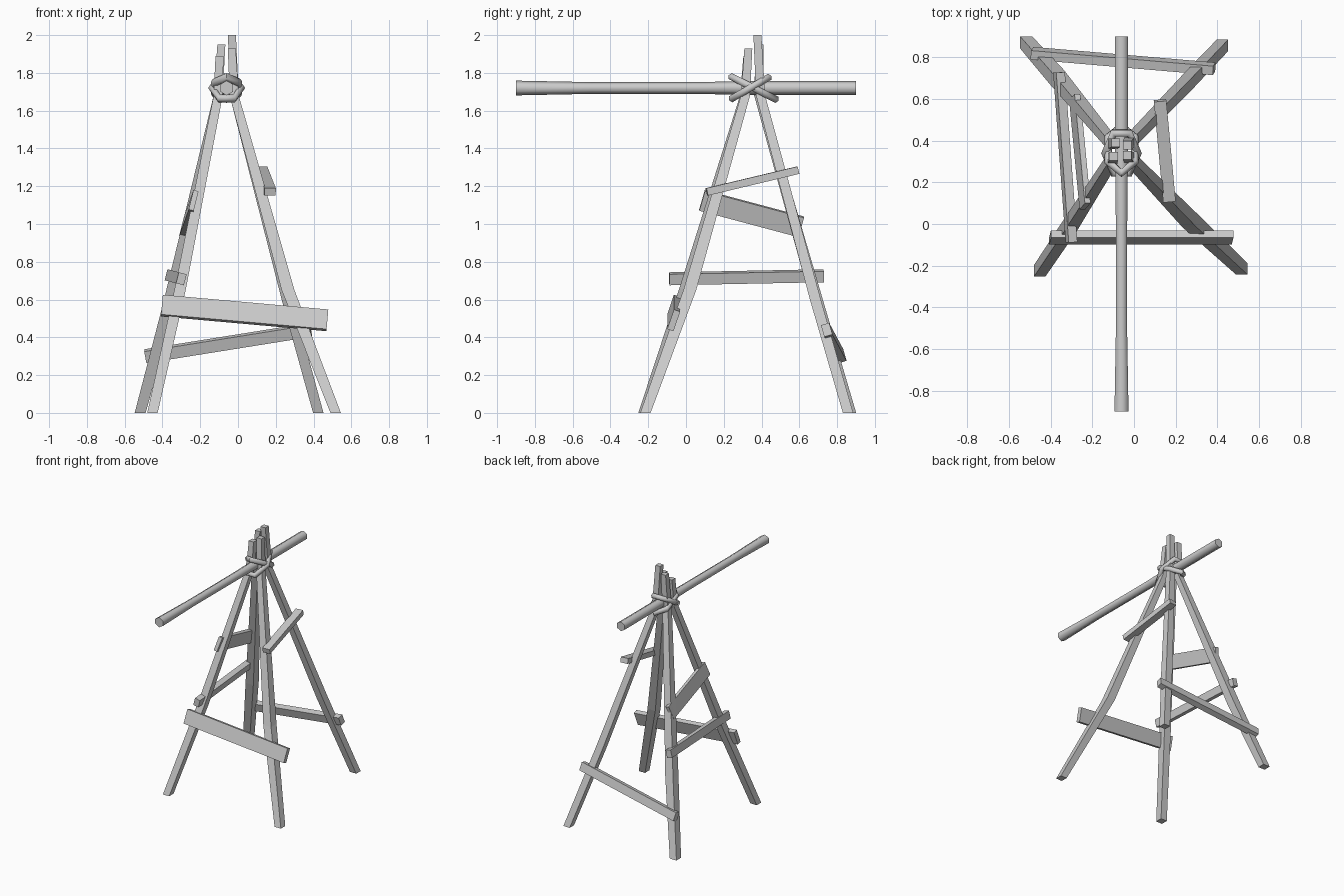
import bpy, bmesh, math
from mathutils import Vector, Matrix

cube = bpy.data.objects.get("Cube")
if cube:
    bpy.data.objects.remove(cube)

grey = bpy.data.materials.new("plain_grey")
grey.use_nodes = True
grey.diffuse_color = (0.6, 0.6, 0.6, 1)
grey.node_tree.nodes["Principled BSDF"].inputs["Base Color"].default_value = (0.6, 0.6, 0.6, 1)


def loft(name, rings, smooth=None):
    """Skin a list of equal-length point rings and close both ends."""
    bm = bmesh.new()
    loops = [[bm.verts.new(p) for p in ring] for ring in rings]
    n = len(loops[0])
    for a, b in zip(loops, loops[1:]):
        for i in range(n):
            j = (i + 1) % n
            bm.faces.new((a[i], a[j], b[j], b[i]))
    bm.faces.new(loops[0])
    bm.faces.new(loops[-1])
    bmesh.ops.recalc_face_normals(bm, faces=bm.faces)
    mesh = bpy.data.meshes.new(name)
    bm.to_mesh(mesh)
    bm.free()
    return finish(name, mesh, smooth)


def finish(name, mesh, smooth=None):
    mesh.materials.append(grey)
    obj = bpy.data.objects.new(name, mesh)
    bpy.context.collection.objects.link(obj)
    if smooth:
        bpy.ops.object.select_all(action="DESELECT")
        obj.select_set(True)
        bpy.context.view_layer.objects.active = obj
        bpy.ops.object.shade_smooth_by_angle(angle=math.radians(smooth))
    return obj


def leg(name, path):
    """Bent pole with level square sections; path holds x, y, z, width."""
    corners = [(-1, -1), (1, -1), (1, 1), (-1, 1)]
    loft(name, [[(x + i * w / 2, y + j * w / 2, z) for i, j in corners]
                for x, y, z, w in path])


def plank(name, start, end, height, thick, lean):
    """Board between two end centres, its height following the lean vector."""
    start, end = Vector(start), Vector(end)
    along = (end - start).normalized()
    up = Vector(lean)
    up = (up - along * up.dot(along)).normalized()
    side = along.cross(up)
    corners = [(-1, -1), (1, -1), (1, 1), (-1, 1)]
    loft(name, [[c + side * (i * thick / 2) + up * (j * height / 2) for i, j in corners]
                for c in (start, end)])


# Four splayed legs gathered at the lashing
leg("front_left_leg", [(0.517, -0.215, 0, 0.055), (0.265, 0.02, 0.65, 0.068),
                       (-0.02, 0.315, 1.68, 0.048), (-0.033, 0.33, 1.93, 0.042)])
leg("front_right_leg", [(-0.453, -0.225, 0, 0.055), (-0.305, -0.005, 0.66, 0.06),
                        (-0.105, 0.31, 1.68, 0.048), (-0.098, 0.325, 1.89, 0.042)])
leg("back_right_leg", [(-0.518, 0.872, 0, 0.058), (-0.37, 0.705, 0.55, 0.068),
                       (-0.105, 0.385, 1.68, 0.048), (-0.088, 0.39, 1.95, 0.042)])
leg("back_left_leg", [(0.425, 0.858, 0, 0.055), (0.26, 0.685, 0.6, 0.058),
                      (-0.02, 0.395, 1.68, 0.048), (-0.032, 0.378, 2.0, 0.042)])

# Crooked cross boards
plank("front_board", (-0.403, -0.065, 0.568), (0.473, -0.065, 0.49), 0.11, 0.035, (0, 0.32, 0.95))
plank("back_board", (-0.49, 0.82, 0.30), (0.385, 0.745, 0.44), 0.065, 0.045, (0, -0.28, 0.96))
plank("right_lower_board", (-0.30, -0.088, 0.71), (-0.36, 0.728, 0.726), 0.06, 0.043, (0.25, 0, 0.97))
plank("right_upper_board", (-0.235, 0.085, 1.125), (-0.285, 0.61, 0.985), 0.11, 0.028, (0.25, 0, 0.97))
plank("left_board", (0.17, 0.11, 1.17), (0.125, 0.593, 1.285), 0.04, 0.06, (0, 0, 1))

# Six-sided beam, slightly waisted
sections = [(-0.9, 0.039), (-0.5, 0.031), (0.1, 0.032), (0.35, 0.037), (0.9, 0.037)]
angles = [math.radians(30 + 60 * k) for k in range(6)]
loft("beam", [[(-0.06 + r * math.cos(a), y, 1.72 + r * math.sin(a)) for a in angles]
              for y, r in sections], smooth=65)


def rope(name, y, turn, tilt, squash):
    """Six-cornered ring squeezed in x and tilted about the x axis."""
    bpy.ops.mesh.primitive_torus_add(major_segments=6, minor_segments=6,
                                     major_radius=0.128, minor_radius=0.021)
    ring = bpy.context.object
    mesh = ring.data
    for v in mesh.vertices:
        p = Matrix.Rotation(math.radians(turn), 3, "Z") @ v.co
        # squeeze the centre line only, so the rope keeps its thickness
        core = Vector((p.x, p.y, 0)).normalized() * 0.128
        p.x -= core.x * (1 - squash)
        v.co = Matrix.Rotation(math.radians(tilt), 3, "X") @ p + Vector((-0.06, y, 1.72))
    bpy.data.objects.remove(ring)
    finish(name, mesh, 65)


# Two crossing rope loops
rope("rope_loop_high_front", 0.358, 90, -27, 0.58)
rope("rope_loop_low_front", 0.34, 0, 30, 0.6)
